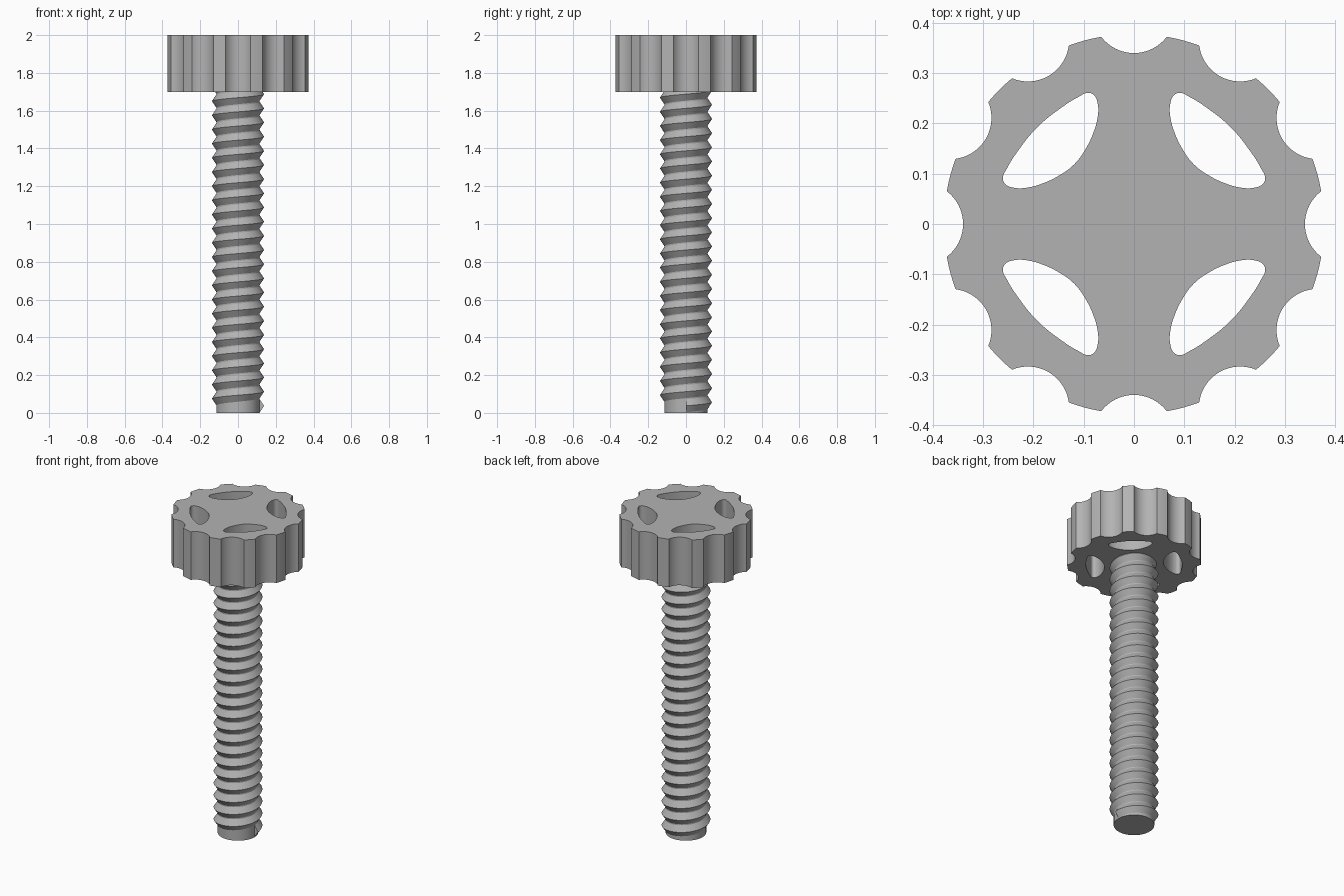
import bpy, bmesh, math
from math import sin, cos, pi

if "Cube" in bpy.data.objects:
    bpy.data.objects.remove(bpy.data.objects["Cube"])

grey = bpy.data.materials.new("plain grey")
grey.diffuse_color = (0.45, 0.45, 0.45, 1)
grey.use_nodes = True
grey.node_tree.nodes["Principled BSDF"].inputs["Base Color"].default_value = grey.diffuse_color


def finish(obj, angle=30):
    obj.data.materials.clear()
    obj.data.materials.append(grey)
    bpy.ops.object.select_all(action='DESELECT')
    obj.select_set(True)
    bpy.context.view_layer.objects.active = obj
    bpy.ops.object.shade_smooth_by_angle(angle=math.radians(angle))


def mesh_object(name, bm):
    bmesh.ops.recalc_face_normals(bm, faces=bm.faces[:])
    me = bpy.data.meshes.new(name)
    bm.to_mesh(me)
    bm.free()
    obj = bpy.data.objects.new(name, me)
    bpy.context.collection.objects.link(obj)
    finish(obj)
    return obj


# Knob: scalloped outline with four petal-shaped through holes
R, SC, SR, N = 0.378, 0.422, 0.082, 12
half = math.acos((SC * SC + SR * SR - R * R) / (2 * SC * SR))   # half sweep of a scallop
edge = math.acos((SC * SC + R * R - SR * SR) / (2 * SC * R))    # half angle seen from centre
outline = []
for i in range(N):
    a = 2 * pi * i / N
    for k in range(17):                                         # concave scallop
        t = a + pi + half - 2 * half * k / 16
        outline.append((SC * cos(a) + SR * cos(t), SC * sin(a) + SR * sin(t)))
    for k in range(1, 4):                                       # outer lobe
        t = a + edge + (2 * pi / N - 2 * edge) * k / 4
        outline.append((R * cos(t), R * sin(t)))

cu = bpy.data.curves.new("knob", 'CURVE')
cu.dimensions = '2D'
cu.fill_mode = 'BOTH'
cu.extrude = 0.15
cu.resolution_u = 6
sp = cu.splines.new('POLY')
sp.points.add(len(outline) - 1)
for p, (x, y) in zip(sp.points, outline):
    p.co = (x, y, 0, 1)
sp.use_cyclic_u = True

petal = [(0.168, 0), (0.173, 0.035), (0.185, 0.07), (0.202, 0.1), (0.220, 0.118),
         (0.237, 0.125), (0.249, 0.120), (0.257, 0.1), (0.266, 0.06), (0.272, 0)]
petal += [(u, -v) for u, v in petal[-2:0:-1]]
for q in range(4):
    a = pi / 4 + q * pi / 2
    sp = cu.splines.new('BEZIER')
    sp.bezier_points.add(len(petal) - 1)
    for p, (u, v) in zip(sp.bezier_points, petal):
        p.co = (u * cos(a) - v * sin(a), u * sin(a) + v * cos(a), 0)
        p.handle_left_type = p.handle_right_type = 'AUTO'
    sp.use_cyclic_u = True
knob = bpy.data.objects.new("knob", cu)
bpy.context.collection.objects.link(knob)
knob.location.z = 1.85
knob.select_set(True)
bpy.context.view_layer.objects.active = knob
bpy.ops.object.convert(target='MESH')
knob = bpy.context.view_layer.objects.active
bm = bmesh.new()
bm.from_mesh(knob.data)
bmesh.ops.remove_doubles(bm, verts=bm.verts[:], dist=1e-5)
bmesh.ops.recalc_face_normals(bm, faces=bm.faces[:])
bm.to_mesh(knob.data)
bm.free()
finish(knob)

# Shank core
bm = bmesh.new()
bmesh.ops.create_cone(bm, cap_ends=True, segments=64, radius1=0.115, radius2=0.115, depth=1.75)
bmesh.ops.translate(bm, verts=bm.verts[:], vec=(0, 0, 0.875))
mesh_object("shank", bm)

# Right-handed V thread, running up into the knob
PITCH, TURNS, SEG = 0.075, 23, 48
bm = bmesh.new()
prev = None
for i in range(TURNS * SEG + 1):
    a = 2 * pi * i / SEG
    z = PITCH * i / SEG
    ring = [bm.verts.new((r * cos(a), r * sin(a), z + h * PITCH))
            for r, h in ((0.113, 0), (0.138, 0.5), (0.113, 1))]
    if prev:
        for k in range(3):
            m = (k + 1) % 3
            bm.faces.new((prev[k], ring[k], ring[m], prev[m]))
    else:
        bm.faces.new(ring)
    prev = ring
bm.faces.new(prev[::-1])
mesh_object("thread", bm)
